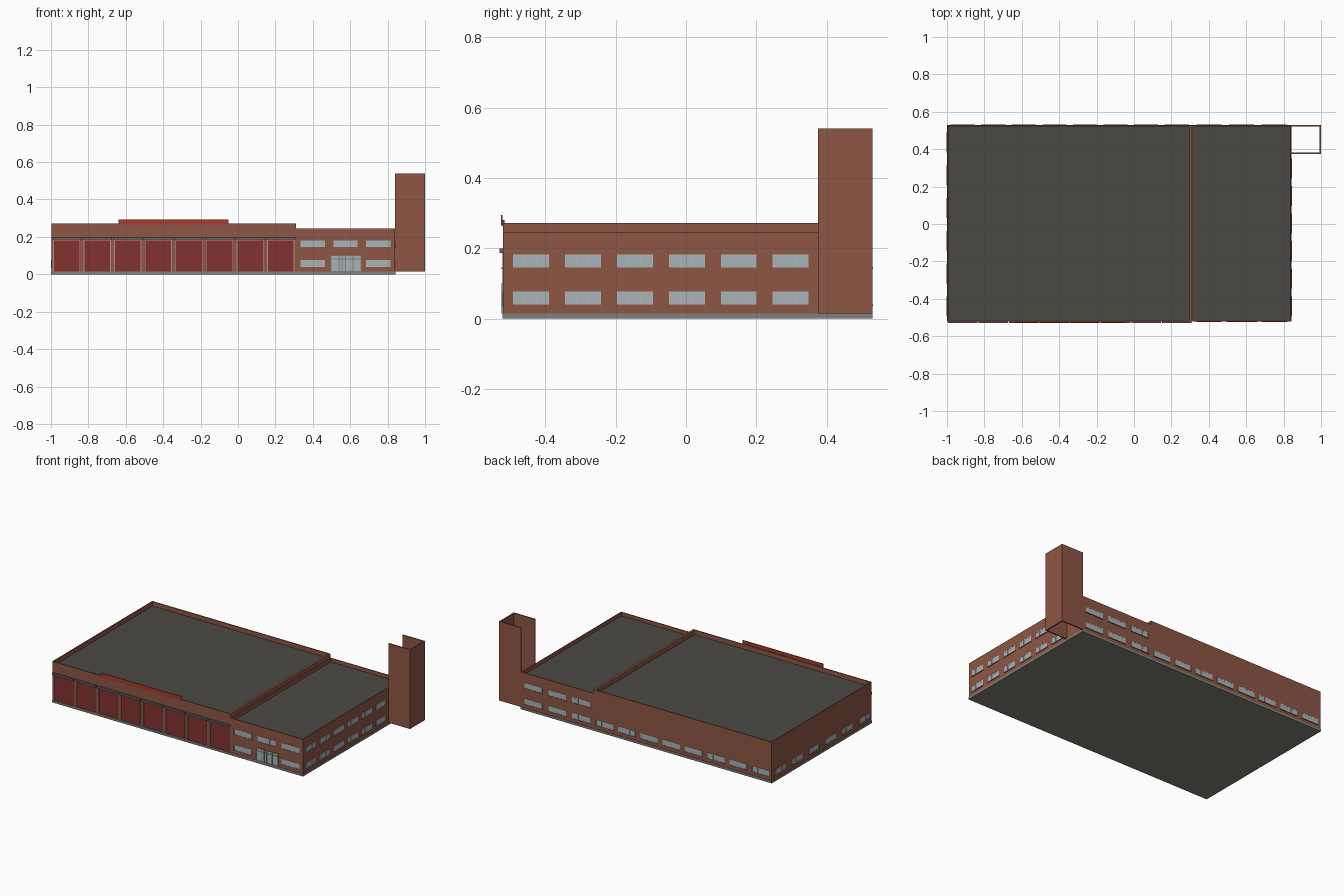
import bpy, bmesh
from mathutils import Vector

if "Cube" in bpy.data.objects:
    bpy.data.objects.remove(bpy.data.objects["Cube"])


def mat(name, r, g, b):
    m = bpy.data.materials.new(name)
    m.diffuse_color = (r, g, b, 1)
    m.use_nodes = True
    m.node_tree.nodes["Principled BSDF"].inputs["Base Color"].default_value = m.diffuse_color
    return m


BRICK = mat("brick", 0.27, 0.092, 0.058)
ROOF = mat("roof_felt", 0.07, 0.066, 0.06)
RED = mat("door_red", 0.223, 0.032, 0.03)
SIGN = mat("sign_red", 0.37, 0.045, 0.03)
GLASS = mat("glass", 0.38, 0.45, 0.48)
FRAME = mat("frame_grey", 0.45, 0.48, 0.48)
STONE = mat("stone_grey", 0.22, 0.215, 0.19)
TRIM = mat("door_trim", 0.40, 0.30, 0.24)
METAL = mat("dark_metal", 0.12, 0.12, 0.12)


def boxes(name, material, spans):
    """One object made of boxes given as (x0, x1, y0, y1, z0, z1)."""
    bm = bmesh.new()
    for x0, x1, y0, y1, z0, z1 in spans:
        c = Vector(((x0 + x1) / 2, (y0 + y1) / 2, (z0 + z1) / 2))
        for v in bmesh.ops.create_cube(bm, size=1)["verts"]:
            v.co = Vector((v.co.x * (x1 - x0), v.co.y * (y1 - y0), v.co.z * (z1 - z0))) + c
    me = bpy.data.meshes.new(name)
    bm.to_mesh(me)
    bm.free()
    me.materials.append(material)
    ob = bpy.data.objects.new(name, me)
    bpy.context.collection.objects.link(ob)
    return ob


L, M, R = -0.998, 0.31, 0.84       # hall left, hall/office divider, office right
F, B = -0.52, 0.527                # front and back wall planes
BASE, T = 0.015, 0.006             # plinth top, parapet thickness


def parapet(x0, x1, z0, z1, tl, tr):
    return [(x0, x1, F, F + T, z0, z1), (x0, x1, B - T, B, z0, z1),
            (x0, x0 + tl, F + T, B - T, z0, z1), (x1 - tr, x1, F + T, B - T, z0, z1)]


# plinth, wall masses, parapets and roof decks
boxes("plinth", STONE, [(-1, R + 0.002, F - 0.002, 0.53, 0, BASE)])
boxes("hall_walls", BRICK, [(L, M, F + 0.01, B, BASE, 0.235)])
boxes("hall_parapet", BRICK, parapet(L, M, 0.235, 0.272, T, 0.014))
boxes("hall_roof", ROOF, [(L + T, M - 0.014, F + T, B - T, 0.235, 0.242)])
boxes("office_walls", BRICK, [(M, R, F, B, BASE, 0.215)])
boxes("office_parapet", BRICK, parapet(M, R, 0.215, 0.246, T, T))
boxes("office_roof", ROOF, [(M + T, R - T, F + T, B - T, 0.215, 0.222)])

# hose tower: three thin walls, open toward the building, top and bottom
boxes("tower_walls", BRICK, [(R, 1.0, 0.375, 0.383, BASE, 0.54),
                             (R, 1.0, 0.522, 0.53, BASE, 0.54),
                             (0.992, 1.0, 0.383, 0.522, BASE, 0.54)])

# appliance bays: brick piers and header in front, doors set back
bay = (M - L) / 8
piers, doors, trims, canopies, seams = [], [], [], [], []
for i in range(9):
    x = L + bay * i
    piers.append((max(L, x - 0.009), min(M, x + 0.009), F, F + 0.01, BASE, 0.186))
for i in range(8):
    a, b = L + bay * i + 0.009, L + bay * (i + 1) - 0.009
    doors.append((a, b, F + 0.006, F + 0.012, BASE, 0.186))
    trims += [(a, a + 0.004, F - 0.001, F + 0.008, BASE, 0.186),
              (b - 0.004, b, F - 0.001, F + 0.008, BASE, 0.186),
              (a, b, F - 0.001, F + 0.008, 0.182, 0.186)]
    canopies.append((a - 0.006, b + 0.006, F - 0.01, F, 0.186, 0.2))
boxes("bay_piers", BRICK, piers + [(L, M, F, F + 0.01, 0.186, 0.235)])
boxes("bay_doors", RED, doors)
boxes("bay_door_trim", TRIM, trims)
boxes("bay_canopies", METAL, canopies)

# sign board standing above the front parapet, with brackets
boxes("sign_board", SIGN, [(-0.64, -0.05, F - 0.006, F - 0.001, 0.265, 0.294)])
boxes("sign_brackets", METAL, [(x - 0.004, x + 0.004, F - 0.002, F + 0.004, 0.262, 0.28)
                               for x in (-0.6, -0.345, -0.09)])

# windows: glass, three-light frame and sill for each wall
glass, frames, sills = [], [], []


def window(wall, c, w, z0, z1):
    plane, sign, along_x = wall

    def add(store, u0, u1, z0, z1, out):
        d0, d1 = sorted((plane - sign * 0.002, plane + sign * out))
        store.append((u0, u1, d0, d1, z0, z1) if along_x else (d0, d1, u0, u1, z0, z1))

    a, b, f = c - w / 2, c + w / 2, 0.0025
    add(glass, a, b, z0, z1, 0.001)
    for u in (a, a + w / 3 - f / 2, a + 2 * w / 3 - f / 2, b - f):
        add(frames, u, u + f, z0, z1, 0.002)
    for z in (z0, z1 - f):
        add(frames, a, b, z, z + f, 0.002)
    add(sills, a - 0.002, b + 0.002, z0 - 0.004, z0, 0.004)


LOW, HIGH = (0.04, 0.077), (0.145, 0.182)
front, back = (F, -1, True), (B, 1, True)
left, right = (L, -1, False), (R, 1, False)
for x in (0.40, 0.575, 0.75):
    window(front, x, 0.13, *HIGH)
    window(back, x, 0.13, *HIGH)
    window(back, x, 0.13, *LOW)
    if x != 0.575:
        window(front, x, 0.13, *LOW)
for i in range(8):
    window(back, L + bay * (i + 0.5), 0.125, *LOW)
for i in range(6):
    y = -0.44 + i * 0.1475
    window(right, y, 0.102, *LOW)
    window(right, y, 0.102, *HIGH)
    window(left, -0.44 + i * 0.175, 0.102, *LOW)
boxes("window_glass", GLASS, glass)
boxes("window_frames", FRAME, frames)
boxes("window_sills", BRICK, sills)

# entrance: glazed screen with double door
boxes("entrance_glass", GLASS, [(0.495, 0.66, F - 0.001, F + 0.002, BASE, 0.1)])
boxes("entrance_frame", STONE,
      [(x - 0.002, x + 0.002, F - 0.004, F + 0.002, BASE, 0.1)
       for x in (0.497, 0.54, 0.556, 0.575, 0.615, 0.658)]
      + [(0.495, 0.66, F - 0.003, F + 0.002, z, z + 0.004) for z in (BASE, 0.08, 0.097)])
